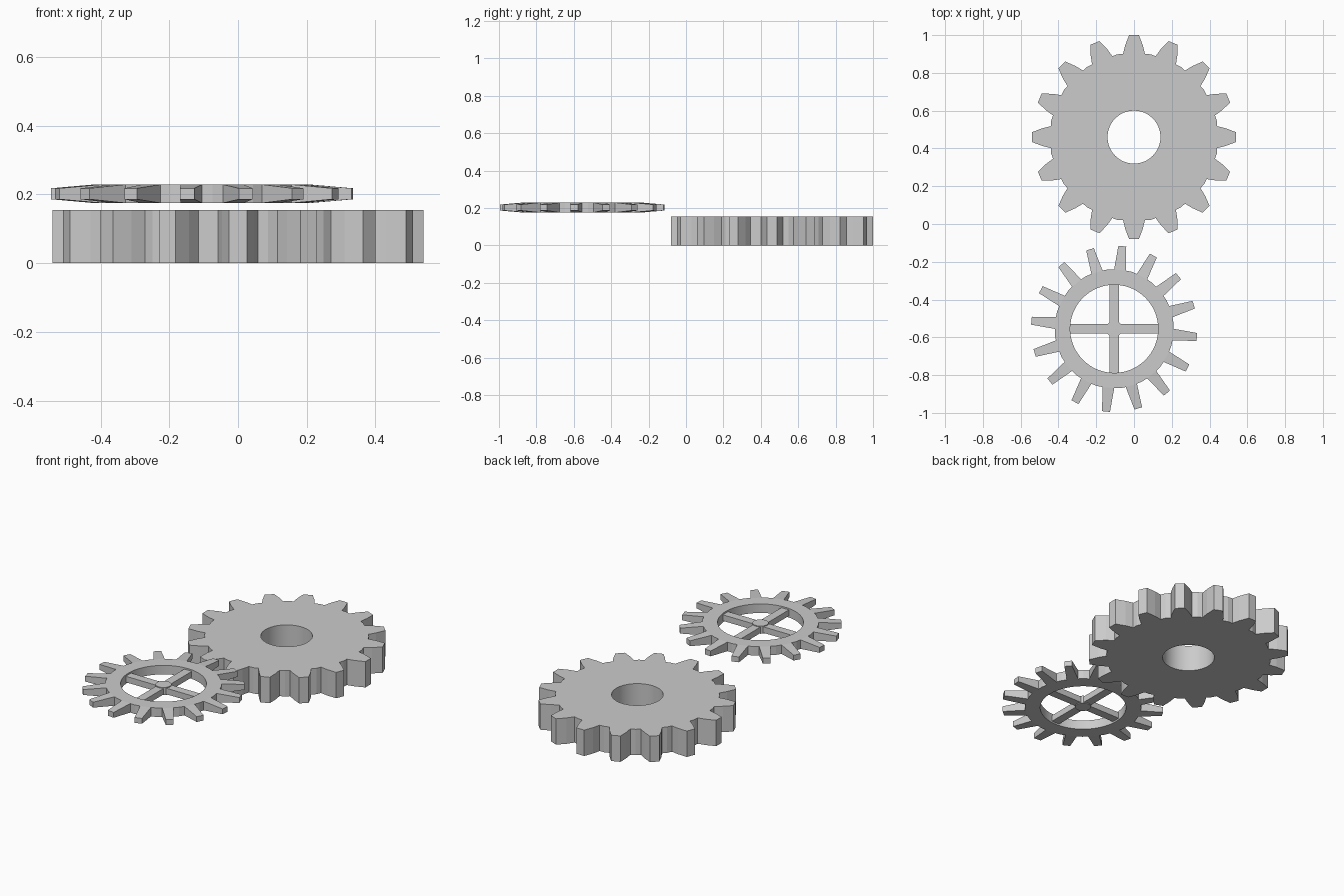
import bpy, bmesh
from math import sin, cos, pi, atan2, hypot

if "Cube" in bpy.data.objects:
    bpy.data.objects.remove(bpy.data.objects["Cube"])

TEETH = 16


def gear(name, center, half_tooth, root_r, hole_r, phase, smooth=False):
    """half_tooth: (radius, half width, half height) from base to tip."""
    cx, cy, cz = center
    pitch = 2 * pi / TEETH
    # one pitch of the outline: (angle, radius, half height)
    left = [(-atan2(w, r), hypot(r, w), h) for r, w, h in half_tooth]
    right = [(-a, r, h) for a, r, h in reversed(left)]
    root = [(pitch / 2, root_r, half_tooth[0][2])]
    unit = left + right + root
    outline = [(a + phase + i * pitch, r, h) for i in range(TEETH) for a, r, h in unit]
    n = len(outline)
    bm = bmesh.new()

    def vert(a, r, z):
        return bm.verts.new((cx + r * cos(a), cy + r * sin(a), cz + z))

    body_h = half_tooth[0][2]
    base_r = hypot(half_tooth[0][0], half_tooth[0][1])
    top, bot, itop, ibot = [], [], [], []
    for i, (a, r, h) in enumerate(outline):
        top.append(vert(a, r, h))
        bot.append(vert(a, r, -h))
        b = outline[0][0] + (i + 0.2) * 2 * pi / n
        itop.append(vert(b, hole_r, body_h))
        ibot.append(vert(b, hole_r, -body_h))
    m = len(unit)
    k = len(left)
    for i in range(n):
        j = (i + 1) % n
        bm.faces.new((top[i], bot[i], bot[j], top[j]))
        bm.faces.new((itop[i], itop[j], ibot[j], ibot[i])).smooth = smooth
    for t in range(TEETH):
        s = t * m
        e = s + 2 * k - 1
        # tooth faces, level by level
        for q in range(k - 1):
            for ring, flip in ((top, 1), (bot, -1)):
                f = [ring[s + q], ring[s + q + 1], ring[e - q - 1], ring[e - q]]
                bm.faces.new(f[::flip])
        # body between tooth base and hole
        nxt = (s + m) % n
        for ring, inner, flip in ((top, itop, 1), (bot, ibot, -1)):
            f = [ring[s], ring[e]] + [inner[x] for x in range(e, s - 1, -1)]
            bm.faces.new(f[::flip])
            f = [ring[e], ring[e + 1], inner[e + 1], inner[e]]
            bm.faces.new(f[::flip])
            f = [ring[e + 1], ring[nxt], inner[nxt], inner[e + 1]]
            bm.faces.new(f[::flip])
    bmesh.ops.recalc_face_normals(bm, faces=bm.faces)
    me = bpy.data.meshes.new(name)
    bm.to_mesh(me)
    bm.free()
    ob = bpy.data.objects.new(name, me)
    bpy.context.collection.objects.link(ob)
    return ob


# thick gear with a round bore
H = 0.0775
gear("thick_gear", (0, 0.46, H),
     [(0.44, 0.058, H), (0.485, 0.047, H), (0.54, 0.026, H)],
     0.447, 0.14, pi / 2, smooth=True)

# thin gear ring, its teeth thinning towards the tips
CX, CY, CZ = -0.105, -0.555, 0.202
gear("thin_gear", (CX, CY, CZ),
     [(0.313, 0.031, 0.027), (0.44, 0.021, 0.016)],
     0.316, 0.233, pi / 2 - pi / 32, smooth=True)

# crossed spokes
for name, size in (("spoke_x", (0.472, 0.05, 0.036)), ("spoke_y", (0.05, 0.472, 0.036))):
    bpy.ops.mesh.primitive_cube_add(size=1, location=(CX, CY, CZ))
    ob = bpy.context.object
    ob.name = name
    ob.scale = size

# hub
bpy.ops.mesh.primitive_cylinder_add(vertices=32, radius=0.043, depth=0.046, location=(CX, CY, CZ))
bpy.context.object.name = "hub"
bpy.ops.object.shade_smooth_by_angle()
